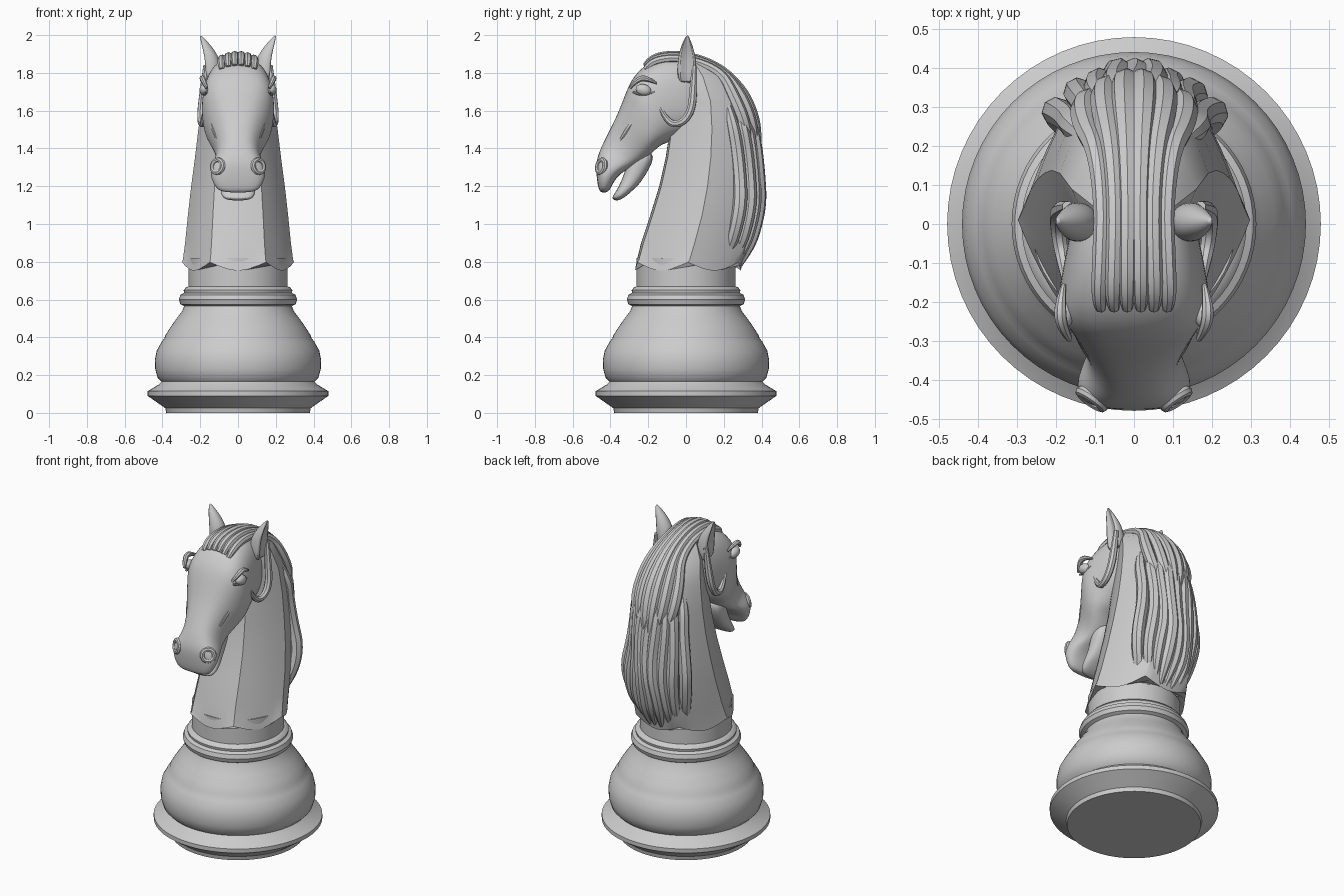
import bpy, bmesh, math
from math import sin, cos, pi, radians


def loft(name, rings, subsurf=0):
    """Skin a list of closed rings and cap both ends."""
    bm = bmesh.new()
    vs = [[bm.verts.new(p) for p in r] for r in rings]
    n = len(rings[0])
    for a, b in zip(vs, vs[1:]):
        for i in range(n):
            j = (i + 1) % n
            bm.faces.new((a[i], a[j], b[j], b[i]))
    bm.faces.new(vs[0])
    bm.faces.new(vs[-1])
    bmesh.ops.recalc_face_normals(bm, faces=bm.faces)
    me = bpy.data.meshes.new(name)
    bm.to_mesh(me)
    bm.free()
    ob = bpy.data.objects.new(name, me)
    bpy.context.collection.objects.link(ob)
    if subsurf:
        m = ob.modifiers.new("smooth", 'SUBSURF')
        m.levels = m.render_levels = subsurf
    return ob


def strand(name, pts, bevel=1.0):
    """Tapered tube through (x, y, z, radius) points."""
    cu = bpy.data.curves.new(name, 'CURVE')
    cu.dimensions = '3D'
    cu.bevel_depth = bevel
    cu.bevel_resolution = 2
    cu.use_fill_caps = True
    sp = cu.splines.new('NURBS')
    sp.points.add(len(pts) - 1)
    for p, (x, y, z, r) in zip(sp.points, pts):
        p.co = (x, y, z, 1)
        p.radius = r
    sp.order_u = 3
    sp.use_endpoint_u = True
    sp.resolution_u = 5
    ob = bpy.data.objects.new(name, cu)
    bpy.context.collection.objects.link(ob)
    bpy.ops.object.select_all(action='DESELECT')
    bpy.context.view_layer.objects.active = ob
    ob.select_set(True)
    bpy.ops.object.convert(target='MESH')


# Turned base
profile = [(.38, 0), (.385, .025), (.478, .09), (.478, .115), (.42, .15), (.405, .165),
           (.425, .185), (.438, .23), (.44, .28), (.43, .33), (.405, .375), (.39, .395),
           (.385, .41), (.36, .45), (.325, .50), (.295, .54), (.285, .565), (.305, .575),
           (.313, .60), (.305, .625), (.285, .635), (.288, .65), (.275, .665), (.262, .67),
           (.262, .82)]
loft("base", [[(r * cos(2 * pi * i / 64), r * sin(2 * pi * i / 64), z) for i in range(64)]
              for r, z in profile])

# Neck: softened six-sided sections (z, front y, back y, half width), scalloped hem
neck = [(.755, -.27, .29, .297), (.80, -.262, .30, .292), (.9, -.238, .33, .28),
        (1.05, -.188, .36, .265), (1.2, -.142, .37, .248), (1.35, -.108, .37, .228),
        (1.5, -.085, .36, .21), (1.65, -.06, .32, .19), (1.78, -.05, .23, .16),
        (1.87, -.03, .10, .09)]
rings = []
for k, (z, f, b, w) in enumerate(neck):
    ring = []
    for i in range(48):
        a = 2 * pi * i / 48
        hexr = cos(pi / 6) / cos(a % (pi / 3) - pi / 6)
        r = .3 + .7 * hexr
        y = (f + b) / 2 + (b - f) / 2 * r * sin(a) / (.3 + .7 * .866)
        hem = .045 * (1 - abs(sin(3 * a))) if k == 0 else 0
        ring.append((w * r * cos(a), y, z + hem - (.002 if k == 0 else 0)))
    rings.append(ring)
rings[1] = [(x, y, max(z, rings[0][i][2] + .012)) for i, (x, y, z) in enumerate(rings[1])]
loft("neck", rings)


# Head: sections given as face point, jaw point, half width, face narrowing
def sections(data):
    out = []
    for fy, fz, by, bz, w, s in data:
        ring = []
        for i in range(16):
            c, d = cos(2 * pi * i / 16), sin(2 * pi * i / 16)
            x = w * math.copysign(abs(c) ** .7, c) * (1 - s * d)
            t = (1 + math.copysign(abs(d) ** .8, d)) / 2
            ring.append((x, by + (fy - by) * t, bz + (fz - bz) * t))
        out.append(ring)
    return out


loft("head", sections([
    (.12, 1.84, .12, 1.50, .12, 0), (-.05, 1.90, .02, 1.47, .165, .05),
    (-.19, 1.87, -.05, 1.45, .185, -.02), (-.28, 1.79, -.09, 1.43, .198, -.04),
    (-.32, 1.70, -.12, 1.42, .187, .1), (-.36, 1.59, -.155, 1.40, .165, .22),
    (-.415, 1.48, -.20, 1.35, .125, .2), (-.455, 1.40, -.26, 1.31, .115, .1),
    (-.478, 1.33, -.32, 1.285, .145, 0), (-.476, 1.27, -.37, 1.245, .15, 0),
    (-.468, 1.20, -.395, 1.195, .125, 0), (-.455, 1.165, -.415, 1.165, .09, 0)]), 2)

# Lower jaw with chin
loft("lower_jaw", sections([
    (-.28, 1.42, -.15, 1.38, .09, 0), (-.31, 1.32, -.205, 1.27, .09, 0),
    (-.335, 1.25, -.25, 1.205, .088, 0), (-.355, 1.20, -.285, 1.175, .095, 0),
    (-.38, 1.16, -.33, 1.135, .09, 0), (-.395, 1.135, -.37, 1.12, .06, 0)]), 2)

for s, side in ((1, "right"), (-1, "left")):
    # Ear, hollowed on its outer side
    ear = []
    for cx, cy, cz, r in [(.14, .005, 1.74, .055), (.145, .005, 1.81, .058),
                          (.15, .005, 1.87, .055), (.165, .005, 1.92, .043),
                          (.185, .005, 1.965, .025), (.2, .008, 2.0, .005)]:
        ear.append([(s * (cx + r * (c - .8 * max(c, 0) ** 4)), cy + .9 * r * d, cz)
                    for c, d in [(cos(2 * pi * i / 16), sin(2 * pi * i / 16))
                                 for i in range(16)]])
    loft("ear_" + side, ear, 1)
    # Ear rim running down round the cheek
    strand("cheek_rim_" + side, [
        (s * .17, .045, 1.84, .014), (s * .18, .04, 1.72, .022), (s * .195, .03, 1.60, .022),
        (s * .195, -.02, 1.53, .02), (s * .18, -.10, 1.53, .018), (s * .175, -.15, 1.64, .008)])
    # Eye and lids
    bpy.ops.mesh.primitive_uv_sphere_add(segments=20, ring_count=12, radius=1,
                                         location=(s * .178, -.225, 1.71),
                                         rotation=(radians(-15), 0, 0))
    eye = bpy.context.object
    eye.name = "eye_" + side
    eye.scale = (.026, .042, .03)
    strand("brow_" + side, [
        (s * .165, -.295, 1.72, .008), (s * .186, -.26, 1.765, .016),
        (s * .19, -.21, 1.775, .016), (s * .18, -.155, 1.745, .006)])
    strand("lower_lid_" + side, [
        (s * .165, -.28, 1.70, .006), (s * .185, -.235, 1.672, .009),
        (s * .18, -.165, 1.70, .005)])
    # Cheek bone ridge
    strand("cheek_bone_" + side, [
        (s * .15, -.18, 1.64, .012), (s * .145, -.25, 1.58, .02),
        (s * .118, -.33, 1.47, .014), (s * .09, -.37, 1.40, .006)])
    # Nostril ring
    bpy.ops.mesh.primitive_torus_add(major_radius=.034, minor_radius=.014,
                                     major_segments=20, minor_segments=8,
                                     location=(s * .108, -.448, 1.305),
                                     rotation=(radians(80), 0, s * radians(35)))
    bpy.context.object.name = "nostril_" + side

# Upper mane: forelock over the crown and down the back (y, z, spread, radius)
upper = [(-.215, 1.84, .085, .014), (-.19, 1.875, .09, .021), (-.09, 1.90, .085, .022),
         (.05, 1.885, .08, .022), (.19, 1.82, .095, .026), (.30, 1.70, .125, .034),
         (.355, 1.57, .13, .036), (.375, 1.46, .10, .03), (.385, 1.36, .05, .012)]
for i in range(6):
    k = (i - 2.5) / 2.5
    strand("upper_mane_%d" % i, [
        (k * sp, y - (.05 * k * k if y > .25 else 0), z - .02 * k * k, r)
        for y, z, sp, r in upper])

# Lower mane: locks fanning out to the hem (y, z, spread, radius)
lower = [(.31, 1.66, .11, .015), (.345, 1.54, .165, .034), (.37, 1.40, .17, .036),
         (.385, 1.25, .18, .036), (.39, 1.12, .195, .038), (.37, 1.0, .195, .036),
         (.335, .88, .17, .032), (.285, .78, .14, .012)]
for i in range(9):
    k = (i - 4) / 4
    strand("lower_mane_%d" % i, [
        (k * sp + .012 * sin(j * 1.4 + i), y - .10 * k * k + .006 * (i % 2), z, r)
        for j, (y, z, sp, r) in enumerate(lower)])

# Smooth shading with crisp edges
bpy.ops.object.select_all(action='SELECT')
bpy.ops.object.shade_smooth_by_angle(angle=radians(35))
